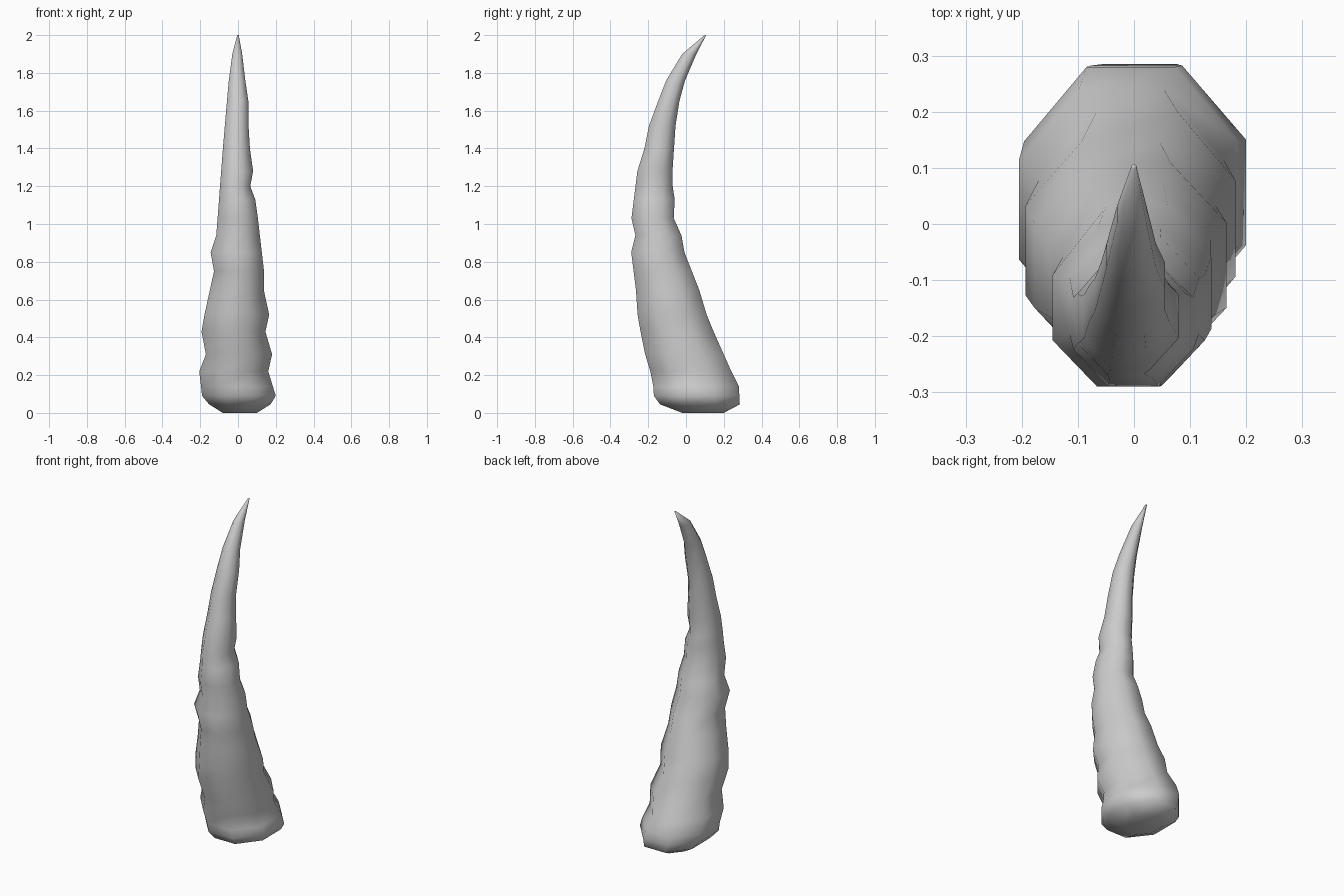
import bpy, bmesh, math

# Silhouettes as (z, offset) pairs: front/back edges in y, left/right edges in x
FRONT = [(0, -.02), (.05, -.15), (.09, -.17), (.18, -.175), (.28, -.21), (.5, -.255),
         (.65, -.265), (.85, -.29), (.92, -.262), (1.02, -.29), (1.3, -.255),
         (1.4, -.22), (1.55, -.19), (1.68, -.135), (1.76, -.105), (1.9, -.02), (2, .098)]
BACK = [(0, .2), (.04, .285), (.14, .28), (.22, .24), (.5, .115), (.62, .082),
        (.88, -.02), (.95, -.025), (1.03, -.065), (1.13, -.06), (1.23, -.075),
        (1.6, -.05), (1.7, -.02), (1.8, .005), (1.9, .055), (2, .107)]
LEFT = [(0, -.08), (.03, -.14), (.09, -.19), (.22, -.205), (.31, -.17), (.44, -.195),
        (.76, -.125), (.85, -.145), (.94, -.115), (1.4, -.08), (1.75, -.05),
        (1.9, -.03), (2, -.004)]
RIGHT = [(0, .1), (.05, .18), (.09, .2), (.22, .16), (.33, .185), (.43, .145),
         (.52, .165), (.68, .13), (.73, .14), (1.12, .095), (1.2, .065),
         (1.28, .08), (1.45, .056), (1.65, .055), (1.75, .04), (1.9, .022), (2, .004)]
LEVELS = [0, .045, .09, .14, .22, .31, .43, .52, .65, .75, .85, .94, 1.03, 1.13,
          1.2, 1.28, 1.4, 1.52, 1.65, 1.76, 1.9, 2]
SIDES = 8


def sample(curve, z):
    for (z0, a), (z1, b) in zip(curve, curve[1:]):
        if z <= z1:
            return a + (b - a) * (z - z0) / (z1 - z0)
    return curve[-1][1]


# Curved horn: eight-sided rings lofted from base to tip
bm = bmesh.new()
angles = [math.tau * (i + .5) / SIDES for i in range(SIDES)]
fit = 1 / math.cos(math.pi / SIDES)
rings = []
for z in LEVELS:
    f, b, l, r = (sample(c, z) for c in (FRONT, BACK, LEFT, RIGHT))
    rings.append([bm.verts.new(((l + r) / 2 + (r - l) / 2 * fit * math.cos(a),
                                (f + b) / 2 + (b - f) / 2 * fit * math.sin(a), z))
                  for a in angles])
for lo, hi in zip(rings, rings[1:]):
    for i in range(SIDES):
        j = (i + 1) % SIDES
        bm.faces.new((lo[i], lo[j], hi[j], hi[i]))
bm.faces.new(rings[0][::-1])
bm.faces.new(rings[-1])

mesh = bpy.data.meshes.new("curved_horn")
bm.to_mesh(mesh)
bm.free()
horn = bpy.data.objects.new("curved_horn", mesh)
bpy.context.collection.objects.link(horn)
for p in mesh.polygons:
    p.use_smooth = True
